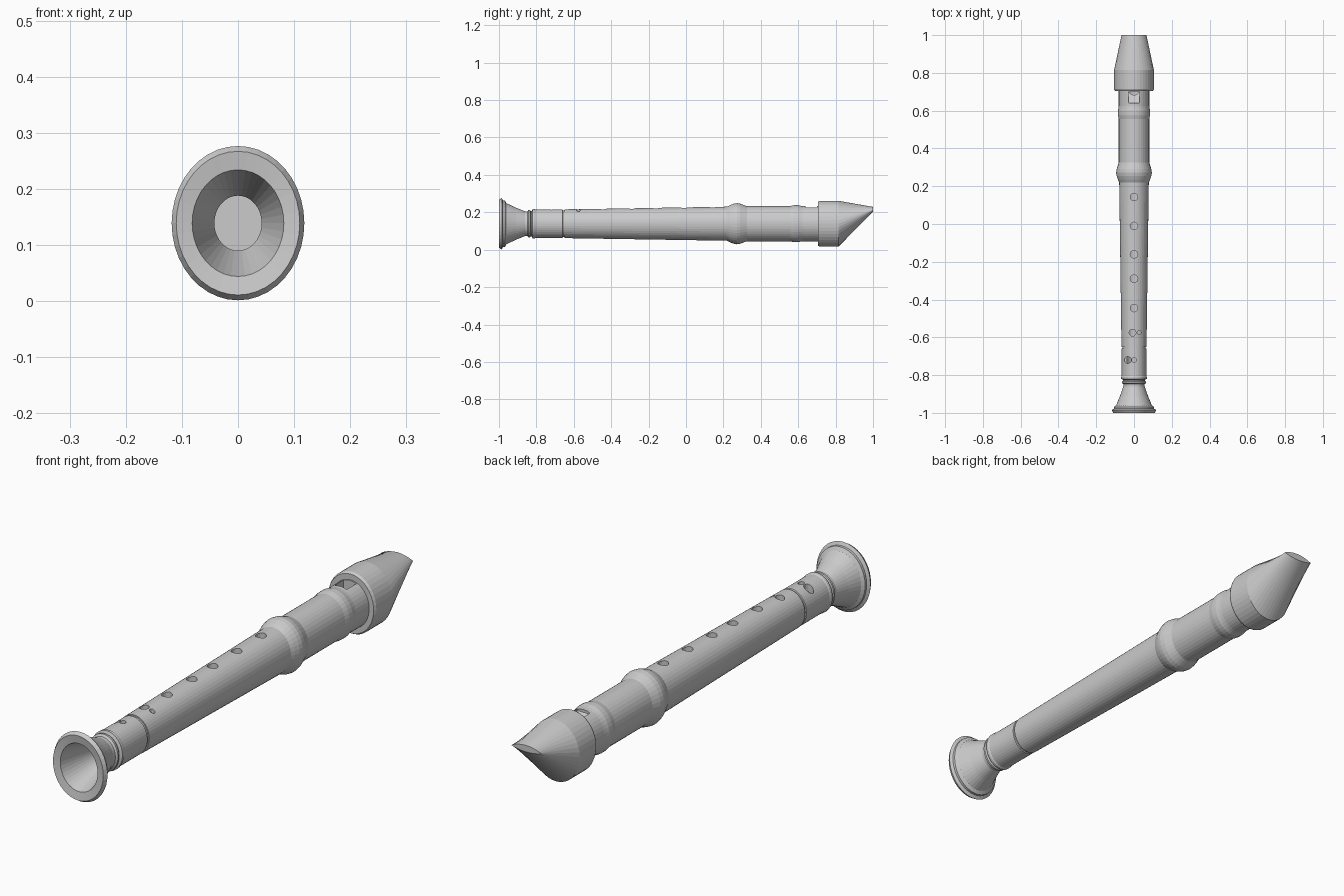
import bpy, bmesh, math

if "Cube" in bpy.data.objects:
    bpy.data.objects.remove(bpy.data.objects["Cube"])

N = 40            # sides around the pipe
ZC = 0.139        # height of the pipe axis
RATIO = 0.86      # width / height of the oval section
BORE = 0.049


def make_object(name, bm):
    bmesh.ops.recalc_face_normals(bm, faces=bm.faces)
    mesh = bpy.data.meshes.new(name)
    bm.to_mesh(mesh)
    bm.free()
    obj = bpy.data.objects.new(name, mesh)
    bpy.context.collection.objects.link(obj)
    return obj


def oval(y, r):
    return [(r * RATIO * math.cos(2 * math.pi * i / N), y,
             ZC + r * math.sin(2 * math.pi * i / N)) for i in range(N)]


def loft(name, rings, closed):
    """Skin a list of rings; closed joins last to first, otherwise cap the ends."""
    bm = bmesh.new()
    vs = [[bm.verts.new(p) for p in ring] for ring in rings]
    pairs = list(zip(vs, vs[1:])) + ([(vs[-1], vs[0])] if closed else [])
    for a, b in pairs:
        for i in range(N):
            j = (i + 1) % N
            bm.faces.new((a[i], a[j], b[j], b[i]))
    if not closed:
        bm.faces.new(vs[0])
        bm.faces.new(vs[-1])
    return make_object(name, bm)


def tube(name, outer, inner):
    return loft(name, [oval(y, r) for y, r in outer + inner], True)


def cut(obj, cutter):
    """Subtract the cutter, bake the result and remove the cutter."""
    cutter.hide_render = True
    mod = obj.modifiers.new("holes", 'BOOLEAN')
    mod.operation = 'DIFFERENCE'
    mod.solver = 'EXACT'
    mod.object = cutter
    dg = bpy.context.evaluated_depsgraph_get()
    mesh = bpy.data.meshes.new_from_object(obj.evaluated_get(dg))
    obj.modifiers.clear()
    obj.data = mesh
    bpy.data.objects.remove(cutter)


def drill(obj, holes):
    """Vertical finger holes (x, y, radius) through the top wall."""
    bm = bmesh.new()
    for x, y, r in holes:
        res = bmesh.ops.create_cone(bm, cap_ends=True, segments=16,
                                    radius1=r, radius2=r, depth=0.12)
        bmesh.ops.translate(bm, verts=res["verts"], vec=(x, y, 0.22))
    cut(obj, make_object("hole_cutter", bm))


# Flared foot joint with turned rings and a conical bell
foot = tube("foot_joint", [
    (-1.0, 0.128), (-0.985, 0.1375), (-0.978, 0.124), (-0.968, 0.124),
    (-0.96, 0.110), (-0.91, 0.086), (-0.86, 0.066), (-0.848, 0.066),
    (-0.842, 0.074), (-0.834, 0.074), (-0.83, 0.067), (-0.825, 0.067),
    (-0.82, 0.079), (-0.81, 0.079), (-0.805, 0.076), (-0.66, 0.076),
    (-0.658, 0.072), (-0.65, 0.072)],
    [(-0.65, BORE), (-0.85, BORE), (-0.995, 0.095)])
drill(foot, [(-0.033, -0.72, 0.018), (0.0, -0.72, 0.012)])

# Long tapered middle joint
body = tube("middle_joint", [
    (-0.65, 0.077), (0.22, 0.091)], [(0.22, BORE), (-0.65, BORE)])
drill(body, [(0, y, 0.02) for y in (0.143, -0.01, -0.16, -0.29, -0.445)]
      + [(-0.008, -0.575, 0.018), (0.027, -0.575, 0.01)])

# Head joint with its collar bulge and small ring
head = tube("head_joint", [
    (0.22, 0.091), (0.235, 0.099), (0.255, 0.107), (0.272, 0.110),
    (0.29, 0.107), (0.325, 0.094), (0.555, 0.094), (0.568, 0.097),
    (0.578, 0.099), (0.60, 0.099), (0.612, 0.096), (0.625, 0.094),
    (0.71, 0.094)], [(0.71, BORE), (0.22, BORE)])

# Sound window: a wedge that leaves a ramp sloping down to the mouthpiece
bm = bmesh.new()
profile = [(0.64, 0.222), (0.70, 0.175), (0.70, 0.3), (0.64, 0.3)]
sides = [[bm.verts.new((x, y, z)) for y, z in profile] for x in (-0.028, 0.028)]
for s in sides:
    bm.faces.new(s)
for i in range(4):
    j = (i + 1) % 4
    bm.faces.new((sides[0][i], sides[0][j], sides[1][j], sides[1][i]))
cut(head, make_object("window_cutter", bm))

# Mouthpiece: oval sleeve lofted to a thin lens-shaped beak tip
tip = []
for i in range(N):
    a = 2 * math.pi * i / N
    s = math.sin(a)
    tip.append((0.066 * math.cos(a), 1.0,
                0.213 + (0.016 if s > 0 else -0.010) * s * s))
loft("mouthpiece", [oval(0.705, 0.117), oval(0.715, 0.1225),
                    oval(0.815, 0.1225), tip], False)
